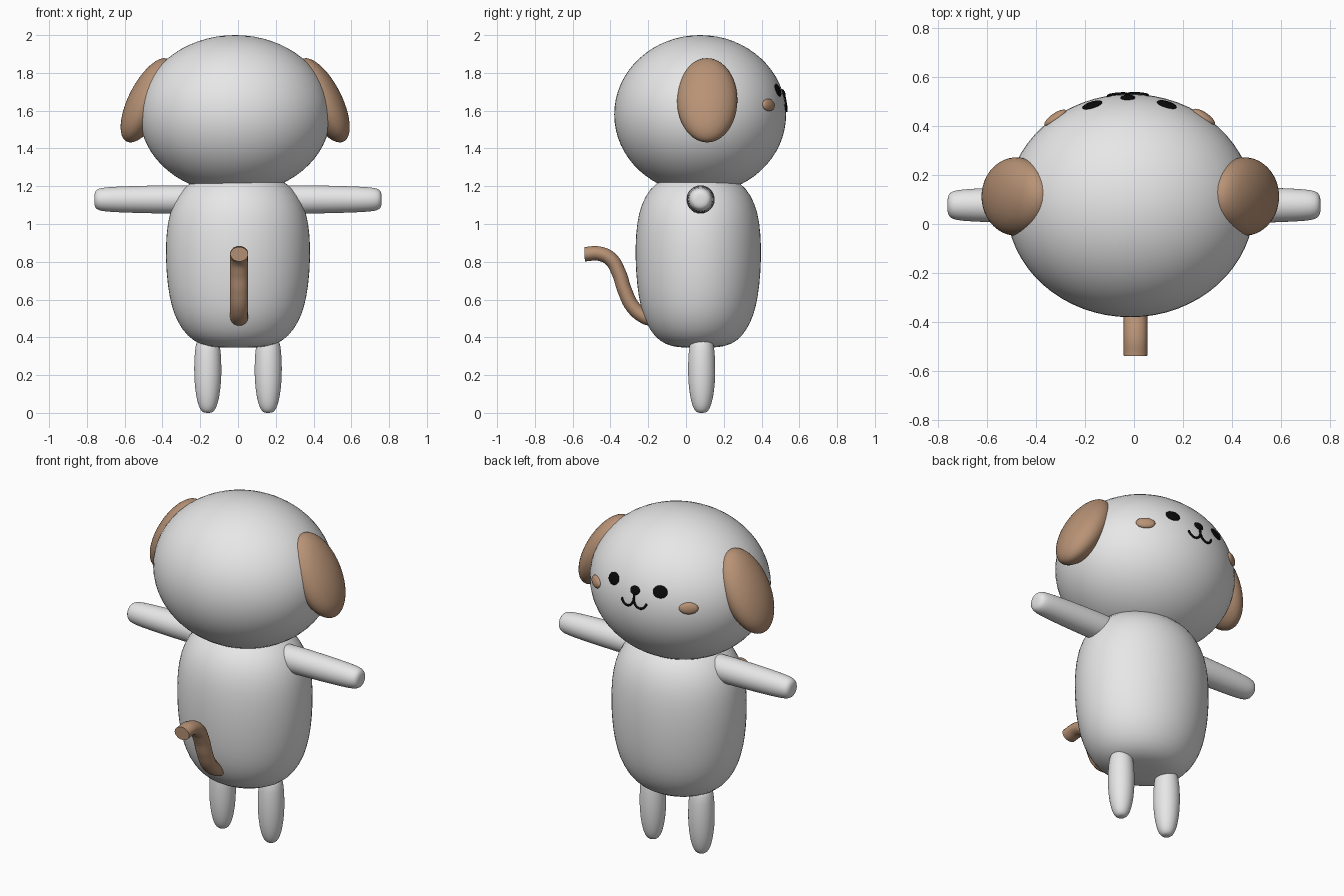
import bpy
import bmesh
import math
from mathutils import Vector, Matrix

if "Cube" in bpy.data.objects:
    bpy.data.objects.remove(bpy.data.objects["Cube"], do_unlink=True)


def material(name, colour):
    m = bpy.data.materials.new(name)
    m.use_nodes = True
    m.diffuse_color = (*colour, 1)
    m.node_tree.nodes["Principled BSDF"].inputs["Base Color"].default_value = (*colour, 1)
    return m


WHITE = material("soft white", (0.8, 0.8, 0.8))
BROWN = material("warm brown", (0.48, 0.29, 0.18))
BLACK = material("black", (0.003, 0.003, 0.003))

HEAD_C = Vector((-0.015, 0.075, 1.58))
HEAD_R = Vector((0.505, 0.455, 0.42))


def finish(name, bm, mat, matrix):
    bmesh.ops.transform(bm, matrix=matrix, verts=bm.verts)
    bmesh.ops.recalc_face_normals(bm, faces=bm.faces)
    for f in bm.faces:
        f.smooth = True
    me = bpy.data.meshes.new(name)
    bm.to_mesh(me)
    bm.free()
    me.materials.append(mat)
    ob = bpy.data.objects.new(name, me)
    bpy.context.collection.objects.link(ob)
    return ob


def ellipsoid(name, centre, radii, mat, rot=Matrix(), segs=48):
    bm = bmesh.new()
    bmesh.ops.create_uvsphere(bm, u_segments=segs, v_segments=segs // 2, radius=1)
    scale = Matrix.Diagonal((*radii, 1))
    return finish(name, bm, mat, Matrix.Translation(centre) @ rot @ scale)


def lathe(name, profile, mat, matrix):
    """Turn (radius, height) points around z; both ends lie on the axis."""
    bm = bmesh.new()
    vs = [bm.verts.new((r, 0, h)) for r, h in profile]
    es = [bm.edges.new(p) for p in zip(vs, vs[1:])]
    bmesh.ops.spin(bm, geom=vs + es, axis=(0, 0, 1), cent=(0, 0, 0),
                   angle=math.tau, steps=32, use_duplicate=False)
    bmesh.ops.remove_doubles(bm, verts=bm.verts, dist=0.0005)
    ob = finish(name, bm, mat, matrix)
    ob.modifiers.new("smooth", "SUBSURF").levels = 1
    ob.modifiers["smooth"].render_levels = 1
    return ob


def tube(name, points, radius, mat, x_scale=1):
    cu = bpy.data.curves.new(name, "CURVE")
    cu.dimensions = "3D"
    cu.bevel_depth = radius
    cu.bevel_resolution = 5
    cu.use_fill_caps = True
    sp = cu.splines.new("BEZIER")
    sp.bezier_points.add(len(points) - 1)
    for bp, p in zip(sp.bezier_points, points):
        bp.co = p
        bp.handle_left_type = bp.handle_right_type = "AUTO"
    cu.materials.append(mat)
    ob = bpy.data.objects.new(name, cu)
    ob.scale.x = x_scale
    bpy.context.collection.objects.link(ob)
    bpy.ops.object.select_all(action="DESELECT")
    bpy.context.view_layer.objects.active = ob
    ob.select_set(True)
    bpy.ops.object.convert(target="MESH")
    bpy.ops.object.shade_smooth_by_angle(angle=math.radians(50))
    return ob


def on_face(x, z, lift=0.0):
    """Point and outward normal on the face side of the head."""
    dx, dz = (x - HEAD_C.x) / HEAD_R.x, (z - HEAD_C.z) / HEAD_R.z
    dy = math.sqrt(1 - dx * dx - dz * dz)
    n = Vector((dx / HEAD_R.x, dy / HEAD_R.y, dz / HEAD_R.z)).normalized()
    return Vector((x, HEAD_C.y + dy * HEAD_R.y, z)) + n * lift, n


def face_spot(name, x, z, w, h, depth, mat):
    p, n = on_face(x, z)
    ellipsoid(name, p, (w, depth, h), mat, n.to_track_quat("Y", "Z").to_matrix().to_4x4(), 24)


# Head and body
ellipsoid("head", HEAD_C, HEAD_R, WHITE, segs=64)
body = [(0, 0.345), (0.12, 0.346), (0.2, 0.36), (0.27, 0.405), (0.322, 0.48), (0.353, 0.56),
        (0.375, 0.67), (0.386, 0.82), (0.382, 0.95), (0.365, 1.06), (0.325, 1.15),
        (0.26, 1.22), (0.15, 1.27), (0, 1.28)]
lathe("body", body, WHITE, Matrix.Translation((0, 0.065, 0)) @ Matrix.Diagonal((1, 0.87, 1, 1)))

# Limbs and ears, one per side
arm = [(0, 0.2), (0.05, 0.2), (0.074, 0.22), (0.076, 0.32), (0.074, 0.45), (0.07, 0.6),
       (0.065, 0.7), (0.058, 0.74), (0.044, 0.757), (0.02, 0.761), (0, 0.761)]
leg = [(0, 0), (0.025, 0.001), (0.042, 0.02), (0.056, 0.06), (0.067, 0.12), (0.073, 0.2),
       (0.072, 0.28), (0.066, 0.36), (0.05, 0.4), (0, 0.41)]
for side, s in (("left", 1), ("right", -1)):
    lathe(side + "_arm", arm, WHITE,
          Matrix.Translation((0, 0.077, 1.13)) @ Matrix.Rotation(s * math.pi / 2, 4, "Y"))
    lathe(side + "_leg", leg, WHITE, Matrix.Translation((s * 0.16, 0.083, 0)))
    ellipsoid(side + "_ear", (HEAD_C.x + s * 0.464, 0.112, 1.655), (0.1, 0.16, 0.245), BROWN,
              Matrix.Rotation(-s * math.radians(27), 4, "Y"))
    face_spot(side + "_eye", -0.018 + s * 0.152, 1.708, 0.042, 0.035, 0.009, BLACK)
    face_spot(side + "_cheek", -0.018 + s * 0.303, 1.63, 0.053, 0.033, 0.018, BROWN)
    # Half of the mouth, curling up and outward
    curl = [(0, 1.638), (0.012, 1.612), (0.04, 1.598), (0.066, 1.608), (0.08, 1.63)]
    tube(side + "_mouth", [on_face(-0.025 + s * x, z, 0.003)[0] for x, z in curl], 0.006, BLACK)

# Nose with the line below it
face_spot("nose", -0.025, 1.69, 0.03, 0.025, 0.012, BLACK)
tube("nose_line", [on_face(-0.025, z, 0.003)[0] for z in (1.685, 1.66, 1.636)], 0.006, BLACK)

# Tail
path = [(-0.17, 0.495), (-0.215, 0.507), (-0.28, 0.56), (-0.325, 0.65), (-0.355, 0.74),
        (-0.4, 0.815), (-0.46, 0.843), (-0.537, 0.84)]
tube("tail", [(0.005, y, z) for y, z in path], 0.039, BROWN, 1.23)
